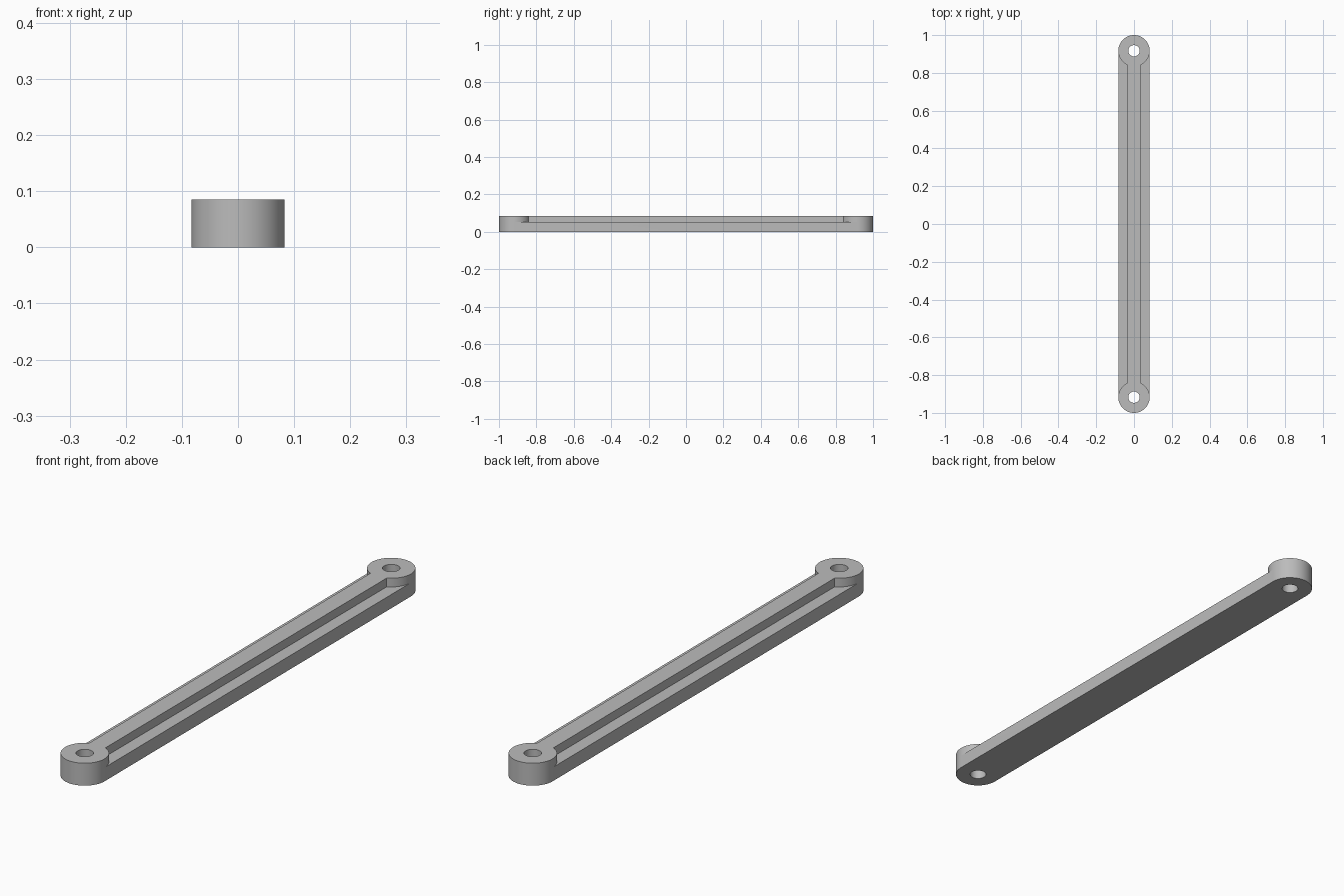
import bpy
import bmesh
from math import sin, cos, pi, asin, radians

cube = bpy.data.objects.get("Cube")
if cube:
    bpy.data.objects.remove(cube)

R = 0.083          # boss radius and half width of the bar
END = 1 - R        # boss centre along y
HEIGHT = 0.085
LEDGE = 0.052      # height of the side ledges
RIB = 0.034        # half width of the raised rib
HOLE = 0.03
SEG = 32

grey = bpy.data.materials.new("grey")
grey.use_nodes = True
colour = (0.5, 0.5, 0.5, 1)
grey.diffuse_color = colour
grey.node_tree.nodes["Principled BSDF"].inputs["Base Color"].default_value = colour


def arc(cy, r, start, end, n=SEG):
    """Points on an arc centred on the y axis."""
    angles = [start + (end - start) * i / n for i in range(n + 1)]
    return [(r * cos(a), cy + r * sin(a)) for a in angles]


def prism(name, outline, z0, z1):
    """Extrude a flat outline from z0 to z1."""
    bm = bmesh.new()
    face = bm.faces.new([bm.verts.new((x, y, z0)) for x, y in outline])
    top = bmesh.ops.extrude_face_region(bm, geom=[face])["geom"]
    for v in top:
        if isinstance(v, bmesh.types.BMVert):
            v.co.z = z1
    bmesh.ops.recalc_face_normals(bm, faces=bm.faces)
    mesh = bpy.data.meshes.new(name)
    bm.to_mesh(mesh)
    bm.free()
    mesh.materials.append(grey)
    obj = bpy.data.objects.new(name, mesh)
    bpy.context.collection.objects.link(obj)
    return obj


# Full-height bar with rounded ends
arm = prism("link_arm", arc(END, R, 0, pi) + arc(-END, R, pi, 2 * pi), 0, HEIGHT)

# Side pockets that leave the central rib and the round end bosses
cutters = []
join = -pi / 2 + asin(RIB / R)
upper = arc(END, R, join, 0, SEG // 2)
pocket = upper + [(2 * R, END), (2 * R, -END)] + [(x, -y) for x, y in reversed(upper)]
for side, name in ((1, "left_pocket"), (-1, "right_pocket")):
    cutters.append(prism(name, [(side * x, y) for x, y in pocket], LEDGE, 2 * HEIGHT))

# Through holes in both bosses
for side, name in ((1, "back_hole"), (-1, "front_hole")):
    circle = arc(side * END, HOLE, 0, 2 * pi)[:-1]
    cutters.append(prism(name, circle, -HEIGHT, 2 * HEIGHT))

# Cut the bar, bake the result and drop the cutters
for cutter in cutters:
    cutter.hide_render = True
    mod = arm.modifiers.new(cutter.name, "BOOLEAN")
    mod.operation = "DIFFERENCE"
    mod.solver = "EXACT"
    mod.object = cutter
bpy.context.view_layer.update()
baked = bpy.data.meshes.new_from_object(arm.evaluated_get(bpy.context.evaluated_depsgraph_get()))
arm.modifiers.clear()
arm.data = baked
for cutter in cutters:
    bpy.data.objects.remove(cutter)

# Smooth round walls with crisp edges
bpy.ops.object.select_all(action="DESELECT")
arm.select_set(True)
bpy.context.view_layer.objects.active = arm
bpy.ops.object.shade_smooth_by_angle(angle=radians(30))
